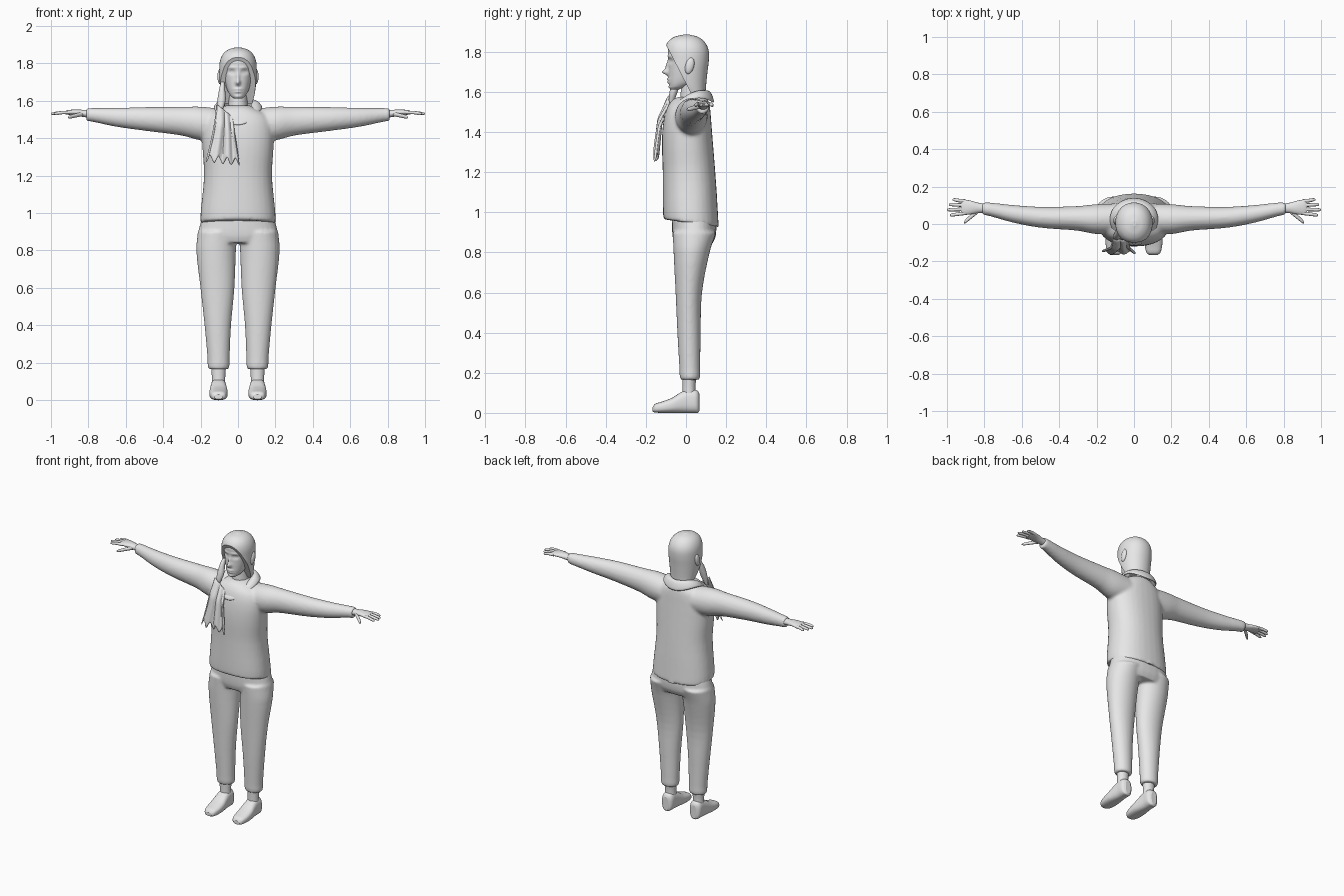
import bpy, bmesh
from math import sin, cos, pi, exp
from mathutils import Matrix, Vector

cube = bpy.data.objects.get("Cube")
if cube:
    bpy.data.objects.remove(cube)

GREY = bpy.data.materials.new("plain grey")
GREY.use_nodes = True
GREY.diffuse_color = (0.8, 0.8, 0.8, 1)
GREY.node_tree.nodes["Principled BSDF"].inputs["Base Color"].default_value = (0.8, 0.8, 0.8, 1)


def finish(bm, name):
    """Turn a bmesh into a smooth object."""
    bmesh.ops.recalc_face_normals(bm, faces=bm.faces)
    me = bpy.data.meshes.new(name)
    bm.to_mesh(me)
    bm.free()
    me.materials.append(GREY)
    for p in me.polygons:
        p.use_smooth = len(p.vertices) <= 4
    ob = bpy.data.objects.new(name, me)
    bpy.context.collection.objects.link(ob)
    return ob


def dense(rings, k):
    """Hermite interpolation of section values along the first entry."""
    last = len(rings) - 1
    slope = []
    for i in range(last + 1):
        a, b = rings[max(i - 1, 0)], rings[min(i + 1, last)]
        slope.append([(q - p) / (b[0] - a[0]) for p, q in zip(a, b)])
    out = []
    for i in range(last):
        a, b = rings[i], rings[i + 1]
        h = b[0] - a[0]
        for j in range(k):
            s = j / k
            f = s * s * (3 - 2 * s)
            g, e = s * (1 - s) ** 2 * h, s * s * (s - 1) * h
            row = [p + (q - p) * f + m * g + n * e
                   for p, q, m, n in zip(a, b, slope[i], slope[i + 1])]
            row[0] = a[0] + h * s
            out.append(row)
    return out + [list(rings[-1])]


def loft(bm, rings, axis="z", side=1, n=32, k=4, power=1.0):
    """Skin elliptical sections (t, centre u, centre v, radius u, radius v)."""
    rows = []
    for t, cu, cv, ru, rv in dense(rings, k):
        row = []
        for i in range(n):
            a = 2 * pi * i / n
            c, s = cos(a), sin(a)
            u = cu + ru * abs(c) ** power * (1 if c > 0 else -1)
            v = cv + rv * abs(s) ** power * (1 if s > 0 else -1)
            p = {"x": (t, u, v), "y": (u, t, v), "z": (u, v, t)}[axis]
            row.append(bm.verts.new((p[0] * side, p[1], p[2])))
        rows.append(row)
    for r, q in zip(rows, rows[1:]):
        for i in range(n):
            bm.faces.new((r[i], r[(i + 1) % n], q[(i + 1) % n], q[i]))
    bm.faces.new(rows[0])
    bm.faces.new(rows[-1])


def body(rings):
    """Centred sections from (z, half width, front y, back y)."""
    return [(z, 0, (f + b) / 2, w, (b - f) / 2) for z, w, f, b in rings]


def fuse(ob, voxel, rounds):
    """Merge overlapping lofts into one soft garment."""
    m = ob.modifiers.new("merge", "REMESH")
    m.mode, m.voxel_size, m.use_smooth_shade = "VOXEL", voxel, True
    m = ob.modifiers.new("soften", "SMOOTH")
    m.factor, m.iterations = 0.5, rounds


# Sweater: torso and sleeves
bm = bmesh.new()
loft(bm, body([(0.945, .202, -.113, .163), (1.0, .2, -.115, .16), (1.2, .182, -.116, .146),
               (1.35, .19, -.12, .134), (1.45, .19, -.113, .126), (1.52, .165, -.095, .12),
               (1.56, .1, -.068, .11), (1.575, .065, -.04, .095)]), power=0.88)
for v in bm.verts:
    if v.co.z < 1.1:
        v.co.z -= 0.14 * (v.co.y - .03) * min(1, (1.1 - v.co.z) / .1)
for s in (1, -1):
    loft(bm, [(.07, .03, 1.47, .08, .085), (.2, .026, 1.479, .08, .09), (.3, .03, 1.491, .066, .077),
              (.5, .036, 1.503, .056, .063), (.65, .055, 1.512, .047, .051),
              (.78, .08, 1.525, .036, .037), (.81, .082, 1.527, .035, .035)], "x", s)
fuse(finish(bm, "sweater"), 0.009, 7)

# Trousers: hips and legs
bm = bmesh.new()
loft(bm, body([(.84, .205, -.055, .13), (.88, .215, -.067, .148), (.95, .2, -.07, .15),
               (1.0, .185, -.07, .135)]), power=0.9)
for s in (1, -1):
    loft(bm, [(.165, .104, .02, .052, .046), (.18, .104, .02, .058, .051), (.22, .104, .019, .059, .052),
              (.4, .108, .015, .071, .058), (.6, .11, .014, .091, .066),
              (.8, .117, .028, .106, .09), (.9, .11, .042, .105, .108)], "z", s)
fuse(finish(bm, "trousers"), 0.008, 5)

# Feet and hands on both sides
for s, label in ((1, "left"), (-1, "right")):
    bm = bmesh.new()
    loft(bm, [(.07, .104, .016, .036, .034), (.13, .104, .015, .036, .032), (.2, .104, .018, .042, .036)], "z", s)
    finish(bm, label + "_ankle")

    bm = bmesh.new()
    shoe = [(-.166, .022, .006, .03), (-.155, .036, .002, .044), (-.12, .046, 0, .056),
            (-.07, .049, 0, .075), (-.03, .045, 0, .1), (.01, .041, 0, .118),
            (.045, .04, 0, .116), (.06, .032, 0, .108), (.067, .018, .01, .095)]
    loft(bm, [(y, .104, (a + b) / 2, w, (b - a) / 2) for y, w, a, b in shoe], "y", s, power=0.75)
    finish(bm, label + "_shoe")

    bm = bmesh.new()
    loft(bm, [(.78, .084, 1.53, .024, .021), (.83, .086, 1.533, .027, .019), (.87, .088, 1.538, .036, .016),
              (.91, .09, 1.538, .041, .012), (.925, .09, 1.537, .036, .008)], "x", s, n=20)
    for y, tip, spread in ((.122, .97, .008), (.1, .99, .004), (.079, 1.0, -.003), (.058, .985, -.01)):
        loft(bm, [(.9, y, 1.537, .01, .009), (.94, y + spread / 2, 1.537, .0095, .009),
                  (tip - .008, y + spread, 1.532, .008, .007), (tip, y + spread, 1.531, .003, .003)],
             "x", s, n=10)
    loft(bm, [(.83, .072, 1.53, .012, .012), (.865, .045, 1.522, .013, .011),
              (.9, .015, 1.514, .01, .009), (.91, .007, 1.512, .004, .004)], "x", s, n=10)
    finish(bm, label + "_hand")

    bm = bmesh.new()
    bmesh.ops.create_uvsphere(bm, u_segments=16, v_segments=10, radius=1,
                              matrix=Matrix.Translation((.097 * s, .018, 1.73))
                              @ Matrix.Rotation(-.25, 4, "X") @ Matrix.Diagonal((.013, .022, .042, 1)))
    finish(bm, label + "_ear")

# Neck
bm = bmesh.new()
loft(bm, body([(1.45, .07, -.045, .1), (1.55, .055, -.03, .095), (1.62, .05, -.025, .09), (1.7, .05, -.02, .085)]))
finish(bm, "neck")

# Head, with soft bumps for the features: x, z, spread x, spread z, push forward
FEATURES = [(0, 1.698, .011, .014, .028), (0, 1.725, .008, .025, .014), (0, 1.662, .02, .006, .009),
            (0, 1.648, .018, .006, .007), (0, 1.622, .02, .01, .006), (.034, 1.754, .017, .011, -.013),
            (-.034, 1.754, .017, .011, -.013), (.033, 1.753, .01, .006, .006), (-.033, 1.753, .01, .006, .006),
            (.032, 1.778, .022, .006, .005), (-.032, 1.778, .022, .006, .005)]
bm = bmesh.new()
loft(bm, body([(1.613, .022, -.075, -.03), (1.625, .038, -.081, 0), (1.65, .054, -.086, .05),
               (1.69, .067, -.087, .08), (1.73, .075, -.087, .09), (1.78, .08, -.09, .095),
               (1.82, .078, -.088, .09), (1.86, .055, -.06, .065), (1.872, .02, -.02, .03)]),
     n=72, k=8, power=0.93)
for v in bm.verts:
    if v.co.y < -.02:
        x, z = v.co.x, v.co.z
        v.co.y -= sum(d * exp(-((x - a) / w) ** 2 - ((z - b) / h) ** 2) for a, b, w, h, d in FEATURES)
finish(bm, "head")

# Hair: full cap sliced open for the face, plus a loose lock
bm = bmesh.new()
loft(bm, body([(1.585, .076, -.02, .097), (1.63, .088, -.07, .1), (1.7, .098, -.1, .107),
               (1.76, .1, -.103, .114), (1.81, .097, -.104, .112), (1.85, .08, -.09, .092),
               (1.875, .05, -.056, .058), (1.886, .012, -.01, .015)]), n=40, power=0.95)
cut = bmesh.ops.bisect_plane(bm, geom=bm.verts[:] + bm.edges[:] + bm.faces[:], clear_outer=True,
                             plane_co=Vector((0, -.02, 1.68)), plane_no=Vector((0, -.155, -.08)))
bmesh.ops.holes_fill(bm, edges=[e for e in bm.edges if e.is_boundary], sides=0)
finish(bm, "hair")
bm = bmesh.new()
loft(bm, [(1.53, -.1, -.078, .01, .01), (1.6, -.088, -.062, .022, .02), (1.66, -.085, -.045, .016, .02),
          (1.7, -.082, -.03, .01, .01)], n=16)
finish(bm, "hair_lock")


def sheet(name, point, nu, nv, closed, thick):
    """Cloth sheet from a function of u and v."""
    bm = bmesh.new()
    cols = [[bm.verts.new(point(i / nu, j / nv)) for j in range(nv + 1)]
            for i in range(nu if closed else nu + 1)]
    for i in range(nu):
        a, b = cols[i], cols[(i + 1) % len(cols)]
        for j in range(nv):
            bm.faces.new((a[j], b[j], b[j + 1], a[j + 1]))
    ob = finish(bm, name)
    m = ob.modifiers.new("thickness", "SOLIDIFY")
    m.thickness, m.offset = thick, 0
    m = ob.modifiers.new("rounding", "SUBSURF")
    m.levels = m.render_levels = 1


# Collar folded around the neck, dipping to a V at the front
def collar(u, v):
    a = 2 * pi * u
    f = ((1 + cos(a)) / 2) ** 2
    top, low = 1.6 - .1 * f, 1.545 + .035 * sin(a) ** 2 - .075 * f
    z = top + (low - top) * v + .022 * sin(pi * v)
    return ((.07 + .058 * v) * sin(a), .025 - (.078 + .062 * v - .028 * v * (1 - f)) * cos(a), z)


sheet("collar", collar, 48, 4, True, .012)


# Scarf tail with folds and a pointed fringe
def scarf(u, v):
    left, right = -.115 - .058 * v ** 1.5, -.03 + .04 * v
    x = left + (right - left) * u
    tooth = abs(((u * 4) % 1) - .5) * 2
    z = 1.585 - .07 * u * (1 - v) - (.27 + .02 * u + .05 * tooth) * v
    y = -.085 - .035 * min(1, v * 3) - .03 * v + .009 * sin(u * 17) * min(1, v + .3)
    return (x, y, z)


sheet("scarf_tail", scarf, 24, 12, False, .014)
